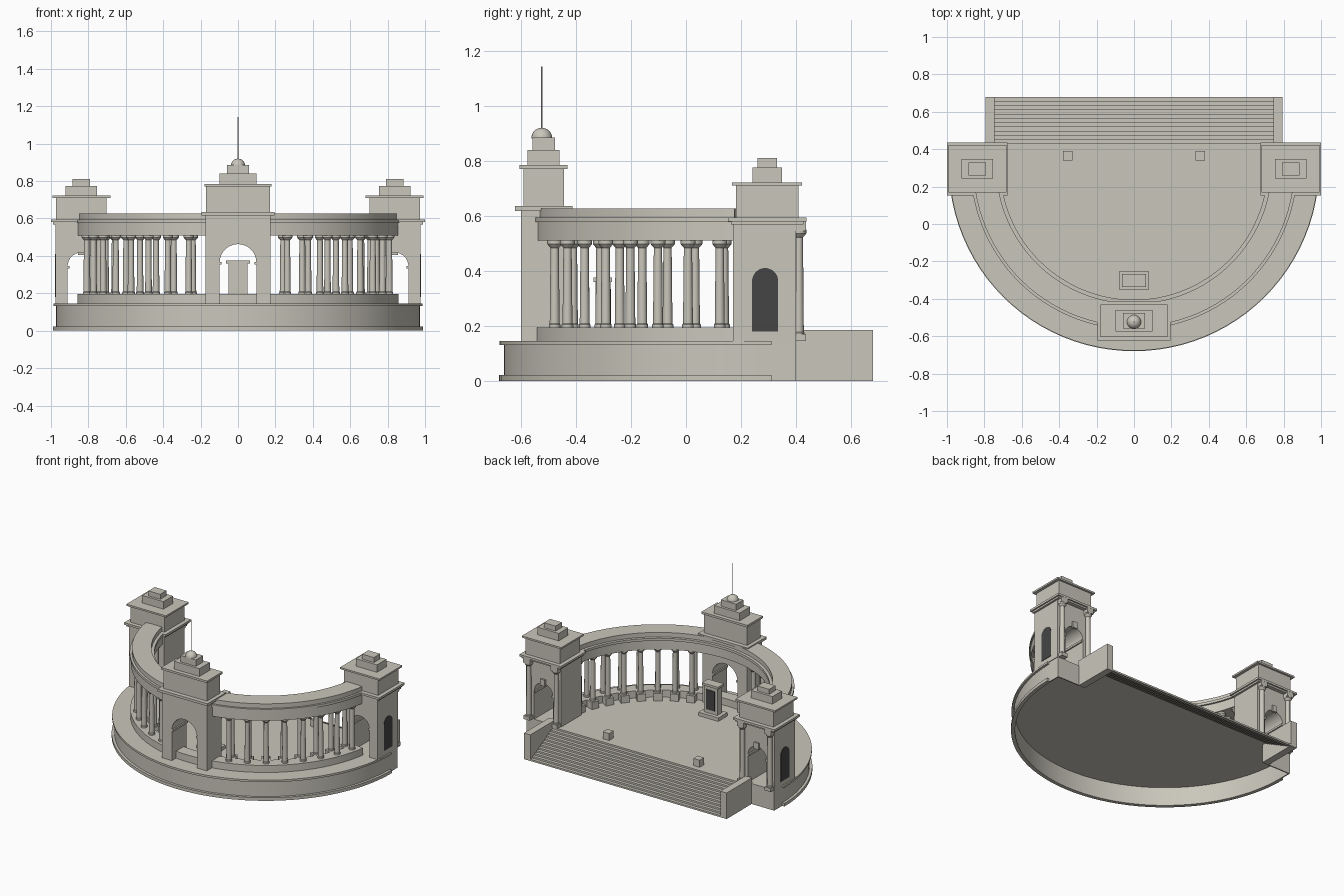
import bpy, bmesh
from math import sin, cos, pi, radians
from mathutils import Vector

cube = bpy.data.objects.get("Cube")
if cube:
    bpy.data.objects.remove(cube, do_unlink=True)


def material(name, rgb):
    m = bpy.data.materials.new(name)
    m.use_nodes = True
    m.diffuse_color = (*rgb, 1)
    m.node_tree.nodes["Principled BSDF"].inputs["Base Color"].default_value = (*rgb, 1)
    return m


STONE = material("warm grey stone", (0.59, 0.57, 0.5))
DARK = material("dark panel", (0.06, 0.06, 0.06))
CY = 0.31        # centre of the half circle in y
FLOOR = 0.145    # terrace level
BASE = 0.195     # column foot level


def finish(name, bm, mat=STONE):
    bmesh.ops.recalc_face_normals(bm, faces=bm.faces)
    me = bpy.data.meshes.new(name)
    bm.to_mesh(me)
    bm.free()
    me.materials.append(mat)
    ob = bpy.data.objects.new(name, me)
    bpy.context.collection.objects.link(ob)
    return ob


def prism(name, outline, a, b, axis="z", mat=STONE):
    """Extrude a 2D outline from a to b along an axis."""
    place = {"z": lambda u, v: (u, v, a), "y": lambda u, v: (u, a, v),
             "x": lambda u, v: (a, u, v)}[axis]
    shift = {"z": Vector((0, 0, b - a)), "y": Vector((0, b - a, 0)),
             "x": Vector((b - a, 0, 0))}[axis]
    bm = bmesh.new()
    face = bm.faces.new([bm.verts.new(place(u, v)) for u, v in outline])
    ext = bmesh.ops.extrude_face_region(bm, geom=[face])
    bmesh.ops.translate(bm, vec=shift,
                        verts=[g for g in ext["geom"] if isinstance(g, bmesh.types.BMVert)])
    return finish(name, bm, mat)


def box(name, x0, x1, y0, y1, z0, z1, mat=STONE):
    return prism(name, [(x0, y0), (x1, y0), (x1, y1), (x0, y1)], z0, z1, mat=mat)


def lathe(name, profile, x, y, sides=12):
    bm = bmesh.new()
    vs = [bm.verts.new((r, 0, z)) for r, z in profile]
    edges = [bm.edges.new(p) for p in zip(vs, vs[1:])]
    bmesh.ops.spin(bm, geom=vs + edges, axis=(0, 0, 1), cent=(0, 0, 0),
                   steps=sides, angle=2 * pi)
    bmesh.ops.remove_doubles(bm, verts=bm.verts, dist=0.0001)
    bmesh.ops.holes_fill(bm, edges=[e for e in bm.edges if e.is_boundary])
    ob = finish(name, bm)
    ob.location = (x, y, 0)
    return ob


def arc(r, span, n=48):
    """Points on the colonnade circle, from left to right through the front."""
    angles = [radians(span) * (2 * i / n - 1) for i in range(n + 1)]
    return [(r * sin(t), CY - r * cos(t)) for t in angles]


def ring(name, r0, r1, z0, z1, span=81):
    prism(name, arc(r1, span) + arc(r0, span)[::-1], z0, z1)


def arch_curve(cx, r, spring, n=16):
    return [(cx + r * cos(pi * i / n), spring + r * sin(pi * i / n)) for i in range(n + 1)]


def arched_block(name, cx, half, r, spring, top, y0, y1):
    """Tower body with an arched passage running front to back."""
    outline = [(cx - half, FLOOR), (cx - half, top), (cx + half, top), (cx + half, FLOOR),
               (cx + r, FLOOR)] + arch_curve(cx, r, spring) + [(cx - r, FLOOR)]
    prism(name, outline, y0, y1, "y")
    for s in (-1, 1):
        xs = sorted((cx + s * (r - 0.01), cx + s * (r + 0.01)))
        box(name + "_impost", *xs, y0 + 0.001, y1 - 0.001, spring - 0.012, spring + 0.002)


def tiers(name, cx, cy, rows):
    """Stack of boxes given as half width, half depth, bottom, top."""
    for hx, hy, z0, z1 in rows:
        box(name, cx - hx, cx + hx, cy - hy, cy + hy, z0, z1)


def column(name, x, y, z0, z1):
    lathe(name, [(0.021, z0), (0.021, z0 + 0.01), (0.018, z0 + 0.014), (0.015, z1 - 0.028),
                 (0.019, z1 - 0.024), (0.027, z1 - 0.014), (0.027, z1)], x, y)


# Hollow terrace: thin deck, curved wall and plinth
deck_end = [(0.972, CY), (0.972, 0.4), (0.745, 0.4), (0.745, 0.43)]
prism("terrace_deck", arc(0.987, 90) + deck_end + [(-x, y) for x, y in deck_end[::-1]],
      0.131, FLOOR)
prism("terrace_wall", [(-0.972, 0.4)] + arc(0.972, 90) + [(0.972, 0.4), (0.964, 0.4)]
      + arc(0.964, 90)[::-1] + [(-0.964, 0.4)], 0, 0.135)
ring("terrace_plinth", 0.968, 0.99, 0, 0.022, 90)

# Thin back stairs with cheek walls
STEPS = 12
run, rise = 0.25 / (STEPS - 1), FLOOR / STEPS
stair = []
for i in range(STEPS):
    y, z = 0.43 + i * run, FLOOR - i * rise
    stair += [(y, z), (y, z - rise)]
under = [(y - 0.006, max(z - 0.006, 0)) for y, z in stair[::-1]]
prism("stairs", stair + under, -0.75, 0.75, "x")
for s in (-1, 1):
    box("stair_wall", *sorted((s * 0.745, s * 0.795)), 0.395, 0.68, 0, 0.185)
    box("terrace_end_wall", *sorted((s * 0.79, s * 0.968)), 0.392, 0.4, 0, 0.135)
    box("terrace_block", *sorted((s * 0.33, s * 0.38)), 0.34, 0.39, FLOOR, BASE)

# Curved colonnade
ring("stylobate", 0.785, 0.87, FLOOR, BASE)
ring("frieze", 0.727, 0.866, 0.51, 0.577)
ring("cornice", 0.715, 0.874, 0.577, 0.595)
ring("parapet", 0.735, 0.859, 0.595, 0.627)
for s in (-1, 1):
    for i in range(8):
        t = s * radians(18.5 + 8.35 * i)
        for r in (0.83, 0.76):
            column("colonnade_column", r * sin(t), CY - r * cos(t), BASE, 0.512)
        foot = box("column_foot", -0.028, 0.028, -0.028, 0.028, FLOOR, BASE)
        foot.location = (0.757 * sin(t), CY - 0.757 * cos(t), 0)
        foot.rotation_euler.z = t

# End towers
for s in (-1, 1):
    cx, cy = s * 0.838, 0.295
    arched_block("end_tower_body", cx, 0.138, 0.073, 0.345, 0.58, 0.17, 0.4)
    tiers("end_tower_top", cx, cy, [
        (0.152, 0.132, 0.568, 0.58), (0.162, 0.142, 0.58, 0.595),
        (0.134, 0.113, 0.595, 0.71), (0.155, 0.127, 0.71, 0.722),
        (0.083, 0.053, 0.722, 0.775), (0.046, 0.035, 0.775, 0.81)])
    for dx in (-0.108, 0.108):
        box("porch_column_foot", cx + dx - 0.024, cx + dx + 0.024, 0.395, 0.436, FLOOR, 0.17)
        column("porch_column", cx + dx, 0.41, 0.165, 0.55)
        box("porch_lintel", cx + dx - 0.026, cx + dx + 0.026, 0.395, 0.436, 0.545, 0.582)
    box("arch_keystone", cx - 0.018, cx + 0.018, 0.395, 0.412, 0.405, 0.45)
    niche = [(0.24, 0.18), (0.335, 0.18)] + arch_curve(0.2875, 0.0475, 0.363)
    prism("side_niche", niche, s * 0.972, s * 0.979, "x", DARK)

# Central front tower
TY = -0.517
arched_block("front_tower_body", 0, 0.175, 0.098, 0.365, 0.617, -0.6, -0.436)
tiers("front_tower_top", 0, TY, [
    (0.196, 0.105, 0.617, 0.635), (0.17, 0.074, 0.635, 0.77), (0.18, 0.087, 0.77, 0.785),
    (0.1, 0.058, 0.785, 0.84), (0.06, 0.041, 0.84, 0.885)])
dome = [(0.038 * cos(a * pi / 16), 0.882 + 0.038 * sin(a * pi / 16)) for a in range(9)]
lathe("dome", dome, 0, TY - 0.007, 20)
lathe("spire", [(0.0025, 0.91), (0.0025, 1.142)], 0, TY - 0.007, 8)

# Pedestal with dark plaque
PY = -0.302
tiers("pedestal", 0, PY, [(0.078, 0.052, FLOOR, 0.17), (0.052, 0.026, 0.17, 0.36),
                          (0.063, 0.034, 0.36, 0.376)])
box("pedestal_plaque", -0.035, 0.035, PY + 0.025, PY + 0.03, 0.195, 0.335, DARK)

# Smooth the round parts, keeping sharp edges
bpy.ops.object.select_all(action="DESELECT")
for ob in bpy.context.collection.objects:
    if ob.type == "MESH":
        ob.select_set(True)
        bpy.context.view_layer.objects.active = ob
bpy.ops.object.shade_smooth_by_angle(angle=radians(35))
